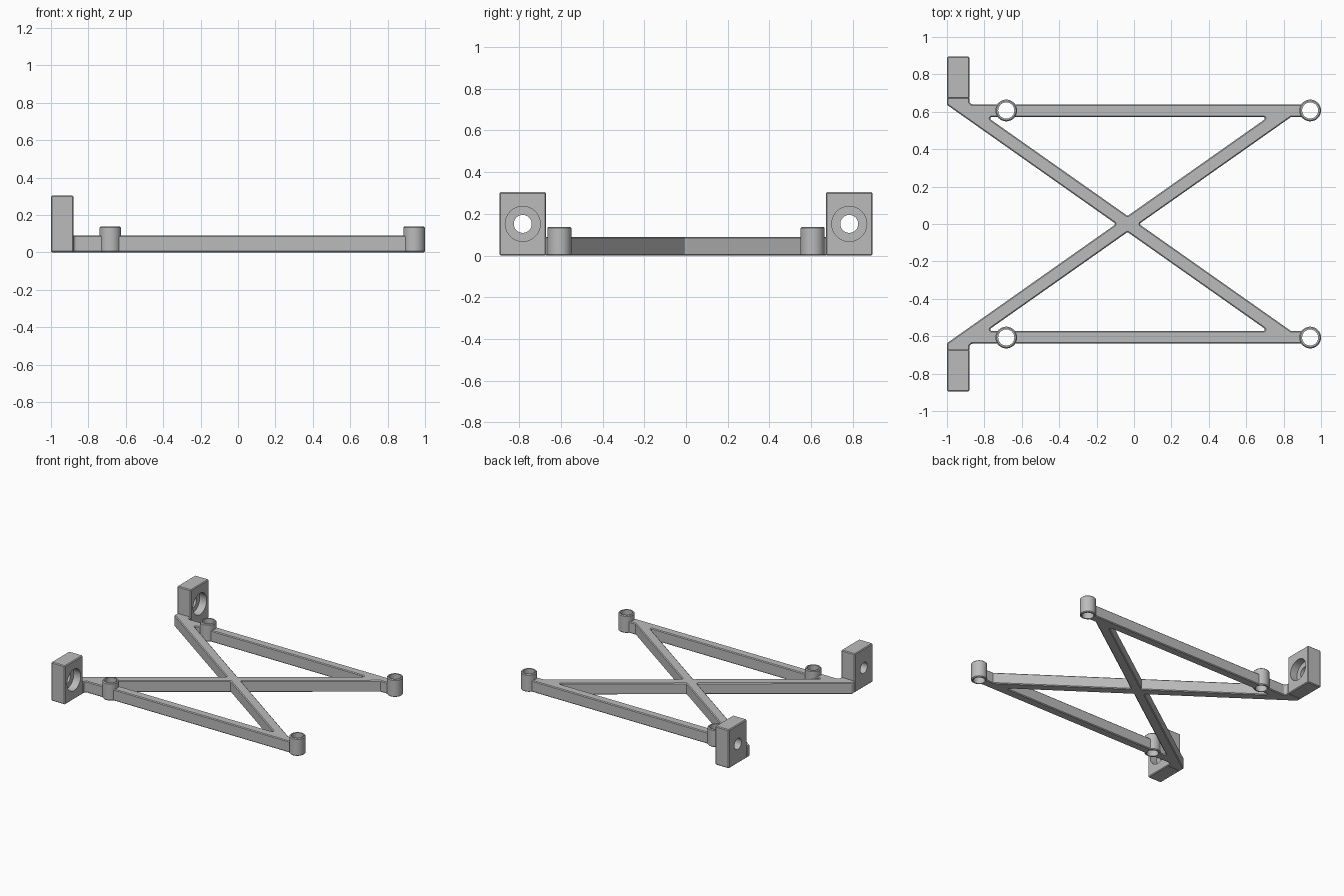
import bpy, bmesh, math
from mathutils import Vector, Matrix

cube = bpy.data.objects.get("Cube")
if cube:
    bpy.data.objects.remove(cube, do_unlink=True)

grey = bpy.data.materials.new("plain grey")
grey.use_nodes = True
COLOUR = (0.5, 0.5, 0.5, 1)
grey.diffuse_color = COLOUR
grey.node_tree.nodes["Principled BSDF"].inputs["Base Color"].default_value = COLOUR

BAR_H, EDGE = 0.09, 0.006
RAIL_IN, RAIL_OUT = 0.572, 0.64
CROSS_X, SLOPE, HALF = -0.0345, 0.704, 0.0433
BOSS_X, BOSS_Y = (-0.683, 0.942), 0.607
TAB_Y, TAB_Z = 0.783, 0.152


def add_object(name, bm, helper=False):
    bmesh.ops.recalc_face_normals(bm, faces=bm.faces)
    mesh = bpy.data.meshes.new(name)
    bm.to_mesh(mesh)
    bm.free()
    mesh.materials.append(grey)
    obj = bpy.data.objects.new(name, mesh)
    bpy.context.collection.objects.link(obj)
    if helper:
        obj.hide_render = True
        obj.hide_set(True)
    return obj


def fillet(points, radii, steps=6):
    """Round each corner of a closed outline by its own radius."""
    out, n = [], len(points)
    for i, r in enumerate(radii):
        p = Vector(points[i])
        a = (Vector(points[i - 1]) - p).normalized()
        b = (Vector(points[(i + 1) % n]) - p).normalized()
        if r == 0:
            out.append(p)
            continue
        half = a.angle(b) / 2
        centre = p + (a + b).normalized() * r / math.sin(half)
        start = p + a * r / math.tan(half) - centre
        end = p + b * r / math.tan(half) - centre
        for k in range(steps + 1):
            t = k / steps
            sweep = math.pi - 2 * half
            w0, w1 = math.sin((1 - t) * sweep), math.sin(t * sweep)
            out.append(centre + (start * w0 + end * w1) / math.sin(sweep))
    return out


def add_prism(bm, outline, z0, z1):
    face = bm.faces.new([bm.verts.new((p[0], p[1], z0)) for p in outline])
    new = bmesh.ops.extrude_face_region(bm, geom=[face])["geom"]
    verts = [v for v in new if isinstance(v, bmesh.types.BMVert)]
    bmesh.ops.translate(bm, verts=verts, vec=(0, 0, z1 - z0))


def add_cylinder(bm, centre, radius, depth, along_x=False):
    m = Matrix.Translation(centre)
    if along_x:
        m = m @ Matrix.Rotation(math.pi / 2, 4, "Y")
    bmesh.ops.create_cone(bm, cap_ends=True, segments=48, radius1=radius,
                          radius2=radius, depth=depth, matrix=m)


def cut(obj, cutter):
    mod = obj.modifiers.new("cut", "BOOLEAN")
    mod.operation, mod.solver, mod.object = "DIFFERENCE", "EXACT", cutter


def smooth(obj):
    bpy.ops.object.select_all(action="DESELECT")
    obj.select_set(True)
    bpy.context.view_layer.objects.active = obj
    bpy.ops.object.shade_smooth_by_angle(angle=math.radians(30))


# Crossed frame: outline of one half, mirrored across y
gap = HALF / SLOPE
upper = [(CROSS_X + gap, 0), (CROSS_X + gap + RAIL_IN / SLOPE, RAIL_IN),
         (BOSS_X[1], RAIL_IN), (BOSS_X[1], RAIL_OUT), (-0.88, RAIL_OUT),
         (-0.88, 0.678), (-1, 0.678), (-1, 0.637), (CROSS_X - gap, 0)]
upper_r = [0.008, 0, 0, 0, 0.018, 0, 0, 0, 0.008]
lower = [(x, -y) for x, y in reversed(upper[1:-1])]
bm = bmesh.new()
add_prism(bm, fillet(upper + lower, upper_r + upper_r[-2:0:-1]), 0, BAR_H)
frame = add_object("cross_frame", bm)

# Triangular openings between the diagonals and the rails
reach = (RAIL_IN - HALF) / SLOPE
bm = bmesh.new()
for s in (1, -1):
    tri = [(CROSS_X, s * HALF), (CROSS_X + reach, s * RAIL_IN),
           (CROSS_X - reach, s * RAIL_IN)]
    add_prism(bm, fillet(tri, [0.008] * 3), -0.1, 0.2)
cut(frame, add_object("opening_cutter", bm, helper=True))

bevel = frame.modifiers.new("edges", "BEVEL")
bevel.width, bevel.segments = EDGE, 1
bevel.limit_method, bevel.angle_limit = "ANGLE", math.radians(50)
bevel.use_clamp_overlap = False

# Clearance in the frame inside each boss
bm = bmesh.new()
for x in BOSS_X:
    for s in (1, -1):
        add_cylinder(bm, (x, s * BOSS_Y, 0.05), 0.05, 0.4)
cut(frame, add_object("boss_cutter", bm, helper=True))

# Hollow screw bosses, lathed from a wall profile
R_OUT, R_IN, BOSS_H = 0.058, 0.043, 0.138
wall = [(R_IN, 0), (R_OUT - EDGE, 0), (R_OUT, EDGE), (R_OUT, BOSS_H - EDGE),
        (R_OUT - EDGE, BOSS_H), (R_IN, BOSS_H)]
for x, place in zip(BOSS_X, ("right", "left")):
    for s, side in ((1, "back"), (-1, "front")):
        bm = bmesh.new()
        ring = [bm.verts.new((r, 0, z)) for r, z in wall]
        edges = [bm.edges.new((ring[i - 1], ring[i])) for i in range(len(ring))]
        bmesh.ops.spin(bm, geom=ring + edges, cent=(0, 0, 0), axis=(0, 0, 1),
                       angle=math.tau, steps=48, use_merge=True)
        bmesh.ops.remove_doubles(bm, verts=bm.verts, dist=0.0001)
        bmesh.ops.translate(bm, verts=bm.verts, vec=(x, s * BOSS_Y, 0))
        smooth(add_object(f"{side}_{place}_boss", bm))

# Upright mounting tabs with a counterbored hole
for s, side in ((1, "back"), (-1, "front")):
    bm = bmesh.new()
    bmesh.ops.create_cube(bm, size=1)
    bmesh.ops.scale(bm, verts=bm.verts, vec=(0.12, 0.224, 0.304))
    bmesh.ops.translate(bm, verts=bm.verts, vec=(-0.94, s * TAB_Y, TAB_Z))
    bmesh.ops.bevel(bm, geom=bm.edges[:], offset=EDGE, segments=1, affect="EDGES")
    tab = add_object(f"{side}_mounting_tab", bm)
    for name, x, radius, depth in (("bore", -0.94, 0.043, 0.4),
                                   ("counterbore", -0.84, 0.084, 0.2)):
        bm = bmesh.new()
        add_cylinder(bm, (x, s * TAB_Y, TAB_Z), radius, depth, along_x=True)
        cut(tab, add_object(f"{side}_{name}_cutter", bm, helper=True))
